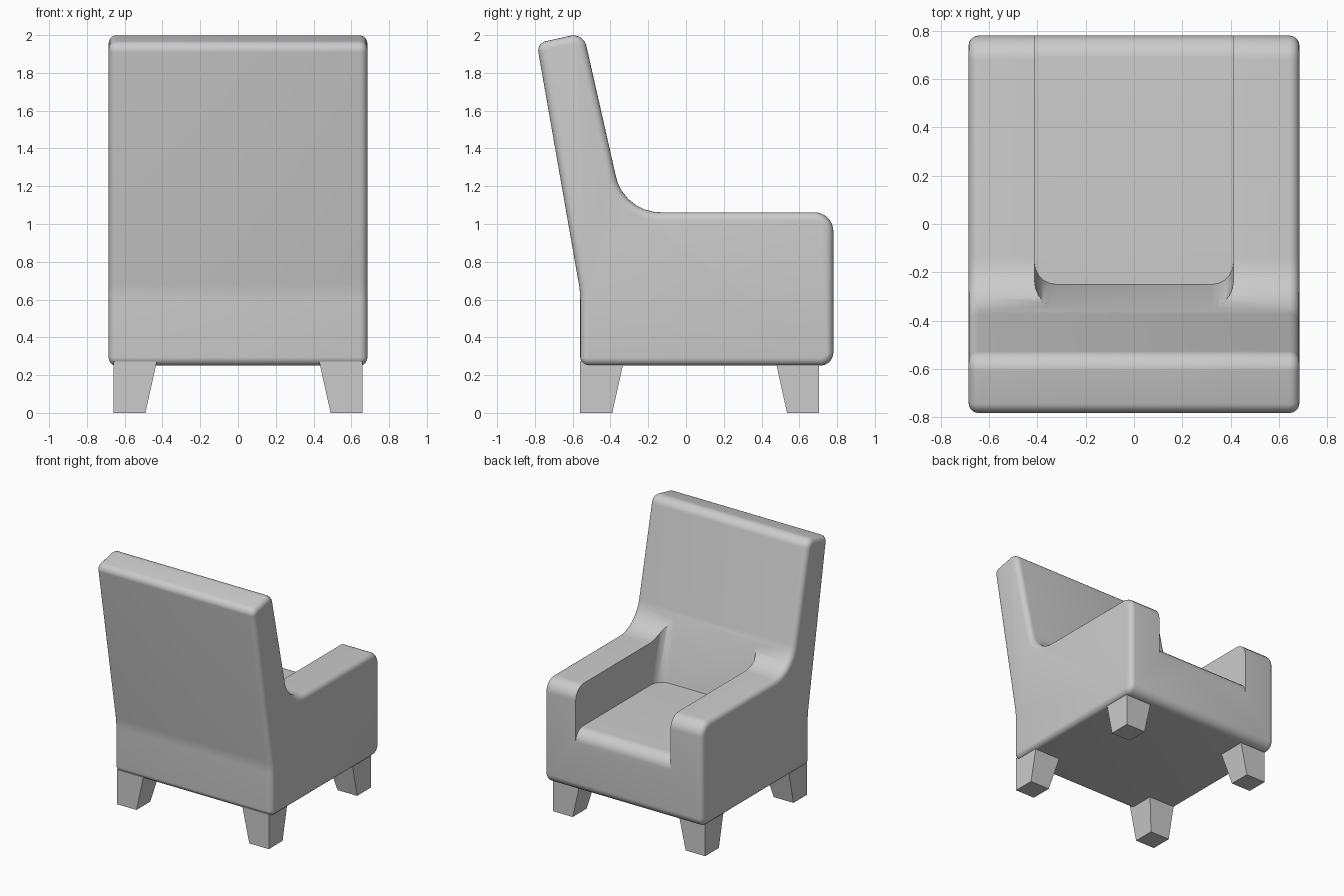
import bpy, bmesh, math
from mathutils import Vector

if "Cube" in bpy.data.objects:
    bpy.data.objects.remove(bpy.data.objects["Cube"])


def fillet(corners, steps=7):
    """Round each (y, z, radius) corner of a closed profile with an arc."""
    pts = []
    n = len(corners)
    for i, (y, z, r) in enumerate(corners):
        p = Vector((y, z))
        if r == 0:
            pts.append(p)
            continue
        a = (Vector(corners[i - 1][:2]) - p).normalized()
        b = (Vector(corners[(i + 1) % n][:2]) - p).normalized()
        half = a.angle(b) / 2
        centre = p + (a + b).normalized() * (r / math.sin(half))
        start = p + a * (r / math.tan(half)) - centre
        end = p + b * (r / math.tan(half)) - centre
        for k in range(steps + 1):
            t = k / steps
            pts.append(centre + (start * (1 - t) + end * t).normalized() * r)
    return pts


def extrude_profile(name, pts, half_width, bevel, pick):
    """Extrude a side profile across x and round the edges chosen by pick."""
    bm = bmesh.new()
    face = bm.faces.new([bm.verts.new((-half_width, p.x, p.y)) for p in pts])
    ext = bmesh.ops.extrude_face_region(bm, geom=[face])
    moved = [v for v in ext["geom"] if isinstance(v, bmesh.types.BMVert)]
    bmesh.ops.translate(bm, verts=moved, vec=(2 * half_width, 0, 0))
    bmesh.ops.recalc_face_normals(bm, faces=bm.faces)
    bmesh.ops.bevel(bm, geom=[e for e in bm.edges if pick(e)], offset=bevel,
                    segments=5, profile=0.5, affect='EDGES', clamp_overlap=False)
    return link(name, bm)


def link(name, bm):
    mesh = bpy.data.meshes.new(name)
    bm.to_mesh(mesh)
    bm.free()
    obj = bpy.data.objects.new(name, mesh)
    bpy.context.collection.objects.link(obj)
    return obj


def along_side(e):
    return abs(e.verts[0].co.x - e.verts[1].co.x) < 1e-5


# upholstered body: base, arms and leaning back in one side profile
body = extrude_profile("upholstered_body", fillet([
    (-0.56, 0.25, 0.045), (-0.56, 0.64, 0.5), (-0.79, 1.957, 0.05),
    (-0.543, 2.012, 0.07), (-0.328, 1.062, 0.24),
    (0.78, 1.062, 0.10), (0.78, 0.25, 0.07)]), 0.685, 0.042, along_side)

# seat recess between the arms, with a soft front edge and round back corners
cutter = extrude_profile("seat_recess_cutter", fillet([
    (-0.25, 0.73, 0), (0.78, 0.73, 0.09), (0.78, 0.6, 0),
    (0.95, 0.6, 0), (0.95, 1.5, 0), (-0.415, 1.5, 0)]), 0.412, 0.09,
    lambda e: along_side(e) and all(v.co.y < -0.2 for v in e.verts))

mod = body.modifiers.new("seat_recess", 'BOOLEAN')
mod.operation = 'DIFFERENCE'
mod.solver = 'EXACT'
mod.object = cutter
bpy.context.view_layer.objects.active = body
body.select_set(True)
bpy.ops.object.modifier_apply(modifier=mod.name)
bpy.data.objects.remove(cutter)
bpy.ops.object.shade_smooth_by_angle(angle=math.radians(40))


# tapered legs, straight on the outer sides
def leg(name, side, y_outer, y_dir):
    bm = bmesh.new()
    rings = []
    for z, wx, wy in ((0, 0.17, 0.17), (0.272, 0.23, 0.23)):
        xs = (side * 0.66, side * (0.66 - wx))
        ys = (y_outer, y_outer + y_dir * wy)
        rings.append([bm.verts.new((xs[i], ys[j], z))
                      for i, j in ((0, 0), (1, 0), (1, 1), (0, 1))])
    for ring in rings:
        bm.faces.new(ring)
    for i in range(4):
        j = (i + 1) % 4
        bm.faces.new((rings[0][i], rings[0][j], rings[1][j], rings[1][i]))
    bmesh.ops.recalc_face_normals(bm, faces=bm.faces)
    link(name, bm)


for side, label in ((-1, "left"), (1, "right")):
    leg(f"back_leg_{label}", side, -0.56, 1)
    leg(f"front_leg_{label}", side, 0.705, -1)
